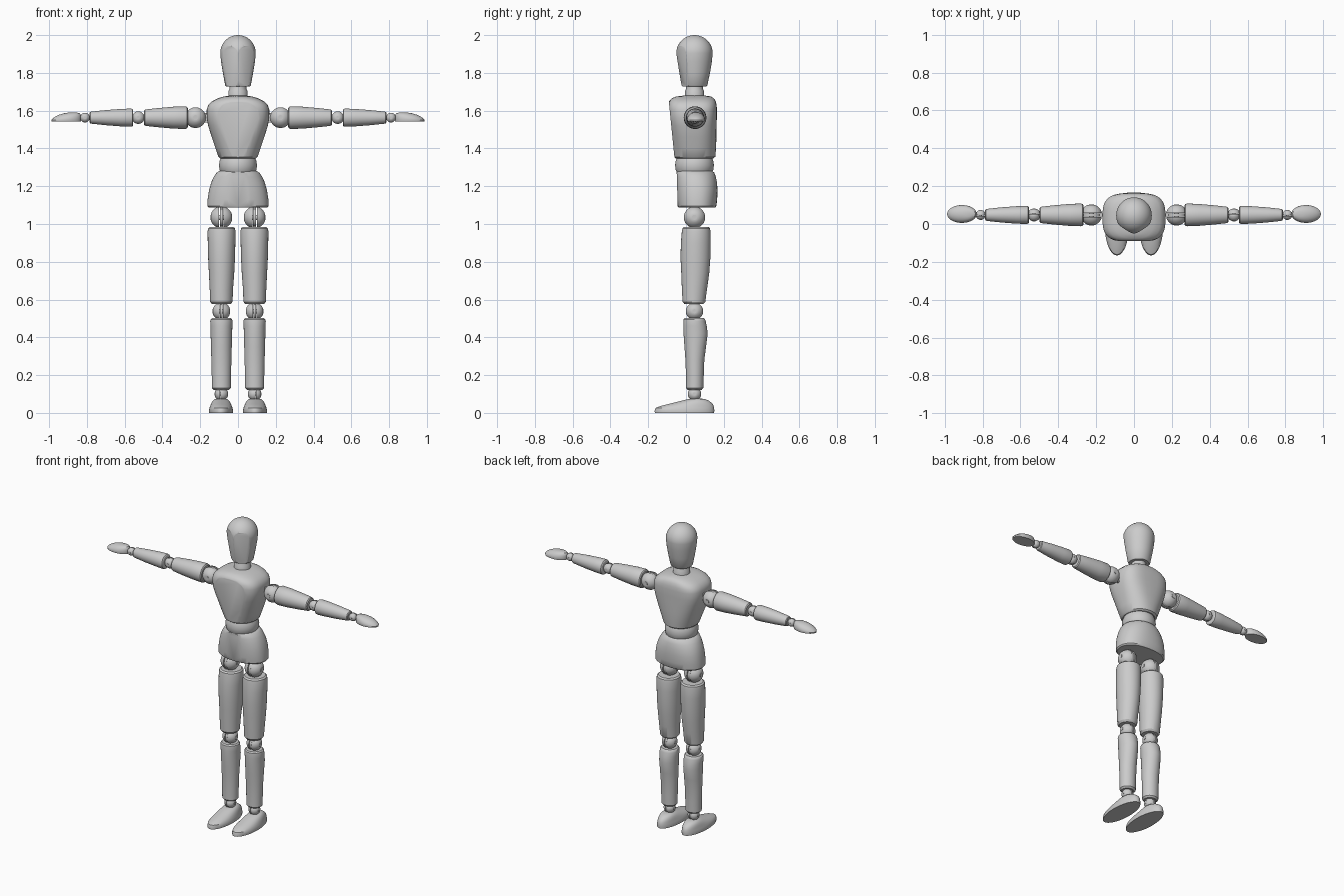
import bpy, bmesh
from math import sin, cos, pi, sqrt, radians
from mathutils import Vector, Matrix

CY = 0.045  # depth of the body axis


def finish(name, bm):
    bmesh.ops.recalc_face_normals(bm, faces=bm.faces)
    me = bpy.data.meshes.new(name)
    bm.to_mesh(me)
    bm.free()
    me.polygons.foreach_set("use_smooth", [True] * len(me.polygons))
    me.set_sharp_from_angle(angle=radians(32))
    ob = bpy.data.objects.new(name, me)
    bpy.context.collection.objects.link(ob)
    return ob


def cut(bm, point, normal):
    """Slice away everything in front of a plane and cap the hole."""
    res = bmesh.ops.bisect_plane(bm, geom=bm.verts[:] + bm.edges[:] + bm.faces[:], dist=1e-5,
                                 plane_co=point, plane_no=normal, clear_outer=True)
    edges = [g for g in res["geom_cut"] if isinstance(g, bmesh.types.BMEdge)]
    bmesh.ops.contextual_create(bm, geom=edges)


def loft(name, rings, cuts=(), matrix=None, n=48):
    """Rings: (height, centre a, centre b, radius a, radius b[, squareness])."""
    bm = bmesh.new()
    loops = []
    for h, ca, cb, ra, rb, *e in rings:
        k = 2 / (e[0] if e else 2)
        loop = []
        for i in range(n):
            c, s = cos(2 * pi * i / n), sin(2 * pi * i / n)
            a = abs(c) ** k * (1 if c > 0 else -1)
            b = abs(s) ** k * (1 if s > 0 else -1)
            loop.append(bm.verts.new((ca + ra * a, cb + rb * b, h)))
        loops.append(loop)
    for lo, hi in zip(loops, loops[1:]):
        for i in range(n):
            j = (i + 1) % n
            bm.faces.new((lo[i], lo[j], hi[j], hi[i]))
    bm.faces.new(loops[0][::-1])
    bm.faces.new(loops[-1])
    for p, no in cuts:
        cut(bm, p, no)
    if matrix:
        bm.transform(matrix)
    return finish(name, bm)


def joint(name, centre, r, axis, along):
    """Slotted ball with a tongue through the slot and a pin along the axis."""
    ax, al = Vector(axis), Vector(along)
    rot = Matrix((ax.cross(al), al, ax)).transposed().to_4x4()
    bm = bmesh.new()
    for s in (1, -1):
        half = bmesh.new()
        bmesh.ops.create_uvsphere(half, u_segments=36, v_segments=20, radius=r)
        cut(half, (0, 0, s * 0.2 * r), (0, 0, -s))
        cut(half, (0, 0, s * 0.95 * r), (0, 0, s))
        tmp = bpy.data.meshes.new("tmp")
        half.to_mesh(tmp)
        half.free()
        bm.from_mesh(tmp)
        bpy.data.meshes.remove(tmp)
    for rad, depth in ((0.9 * r, 0.28 * r), (0.24 * r, 1.98 * r)):
        bmesh.ops.create_cone(bm, cap_ends=True, segments=28, radius1=rad, radius2=rad, depth=depth)
    bmesh.ops.create_cube(bm, size=1, matrix=Matrix.Diagonal((r * 0.9, r * 2.4, r * 0.28, 1)))
    bm.transform(Matrix.Translation(centre) @ rot)
    finish(name, bm)


# Head: turned egg with two flat face planes
head = [(1.728, 0, CY, .062, .062), (1.735, 0, CY, .068, .068), (1.80, 0, CY, .080, .082),
        (1.86, 0, CY, .090, .092)]
head += [(1.905 + .095 * sin(t), 0, CY, .094 * cos(t), .096 * cos(t))
         for t in [i * pi / 2 / 12.2 for i in range(13)]]
loft("head", head, [((s * .043, CY - .069, 1.9), (s * .53, -.85, -.135)) for s in (1, -1)])

# Neck
loft("neck", [(1.66, 0, CY, .052, .052), (1.705, 0, CY, .050, .050),
              (1.715, 0, CY, .044, .044), (1.735, 0, CY, .044, .044)])

# Chest with flat front plane
loft("chest", [(1.348, 0, CY, .095, .100), (1.356, 0, CY, .104, .110, 2.1),
               (1.40, 0, .043, .119, .116, 2.3), (1.46, 0, .040, .139, .121, 2.6),
               (1.52, 0, .036, .158, .126, 2.9), (1.56, 0, .034, .165, .129, 3.1),
               (1.605, 0, .034, .166, .130, 3.2), (1.63, 0, .034, .158, .128, 3.2),
               (1.65, 0, .034, .138, .123, 3), (1.665, 0, .036, .108, .112, 2.7),
               (1.675, 0, .040, .075, .092, 2.3), (1.68, 0, CY, .045, .055)],
     [((0, -.086, 1.6), (0, -1, -.10))])

# Waist barrel
loft("waist", [(1.27, 0, CY, .090, .092), (1.285, 0, CY, .097, .099), (1.31, 0, CY, .101, .103),
               (1.335, 0, CY, .097, .099), (1.352, 0, CY, .090, .092)])

# Pelvis
loft("pelvis", [(1.088, 0, .058, .156, .098, 2.2), (1.096, 0, .058, .162, .103, 2.3),
                (1.13, 0, .058, .161, .107, 2.3), (1.18, 0, .058, .153, .109, 2.3),
                (1.22, 0, .056, .142, .108, 2.2), (1.25, 0, .053, .128, .105, 2.1),
                (1.272, 0, .049, .113, .101), (1.28, 0, .047, .100, .093)],
     [((0, -.047, 1.2), (0, -1, -.03))])

for s, side in ((1, "left"), (-1, "right")):
    X = s * .088
    # Leg
    joint(side + "_hip", (X, CY, 1.035), .058, (1, 0, 0), (0, 0, 1))
    T = s * .087
    loft(side + "_thigh", [(.576, X, .042, .050, .050), (.588, X, .042, .059, .060),
                           (.66, X, .045, .062, .067), (.74, T, .049, .067, .074),
                           (.82, T, .050, .071, .079), (.90, T, .052, .073, .079),
                           (.96, T, .054, .074, .076), (.977, T, .054, .071, .073),
                           (.985, T, .054, .062, .064)])
    joint(side + "_knee", (X, CY, .538), .047, (1, 0, 0), (0, 0, 1))
    loft(side + "_shin", [(.122, X, .046, .040, .037), (.132, X, .046, .050, .046),
                          (.20, X, .047, .051, .047), (.28, X, .047, .053, .050),
                          (.35, X, .049, .055, .057), (.42, X, .051, .057, .064),
                          (.46, X, .048, .058, .062), (.485, X, .045, .059, .059),
                          (.495, X, .044, .057, .057), (.502, X, .044, .050, .050)])
    joint(side + "_ankle", (X, CY, .10), .036, (1, 0, 0), (0, 0, 1))
    F = s * .090
    loft(side + "_foot", [(0, F, -.008, .063, .157), (.012, F, -.008, .064, .158),
                          (.026, F, -.006, .061, .155), (.037, F, .006, .057, .140),
                          (.047, F, .024, .053, .117), (.057, F, .039, .048, .092),
                          (.066, F, .050, .042, .068), (.073, F, .056, .033, .045),
                          (.076, F, .058, .018, .022)])

    # Arm: limb sections run along local z, mapped to x
    Z = 1.563
    M = Matrix(((0, 0, s, 0), (1, 0, 0, .048), (0, 1, 0, Z), (0, 0, 0, 1)))

    def arm(name, profile):
        loft(side + name, [(h, 0, 0, r, r) for h, r in profile], matrix=M)

    joint(side + "_shoulder", (s * .225, .048, Z), .056, (0, 1, 0), (1, 0, 0))
    arm("_upper_arm", [(.266, .050), (.271, .057), (.28, .060), (.34, .058), (.42, .051),
                       (.485, .044), (.493, .042), (.498, .036)])
    joint(side + "_elbow", (s * .528, .048, Z), .034, (0, 1, 0), (1, 0, 0))
    arm("_forearm", [(.555, .040), (.559, .046), (.567, .048), (.62, .046), (.70, .040),
                     (.775, .032), (.782, .030), (.786, .025)])
    joint(side + "_wrist", (s * .81, .048, Z), .026, (0, 1, 0), (1, 0, 0))
    loft(side + "_hand", [(1.543, s * .909, .053, .077, .045), (1.551, s * .909, .053, .078, .047),
                          (1.560, s * .905, .053, .074, .046), (1.570, s * .898, .053, .067, .042),
                          (1.579, s * .889, .053, .056, .035), (1.586, s * .880, .053, .042, .025),
                          (1.590, s * .874, .053, .022, .012)])
